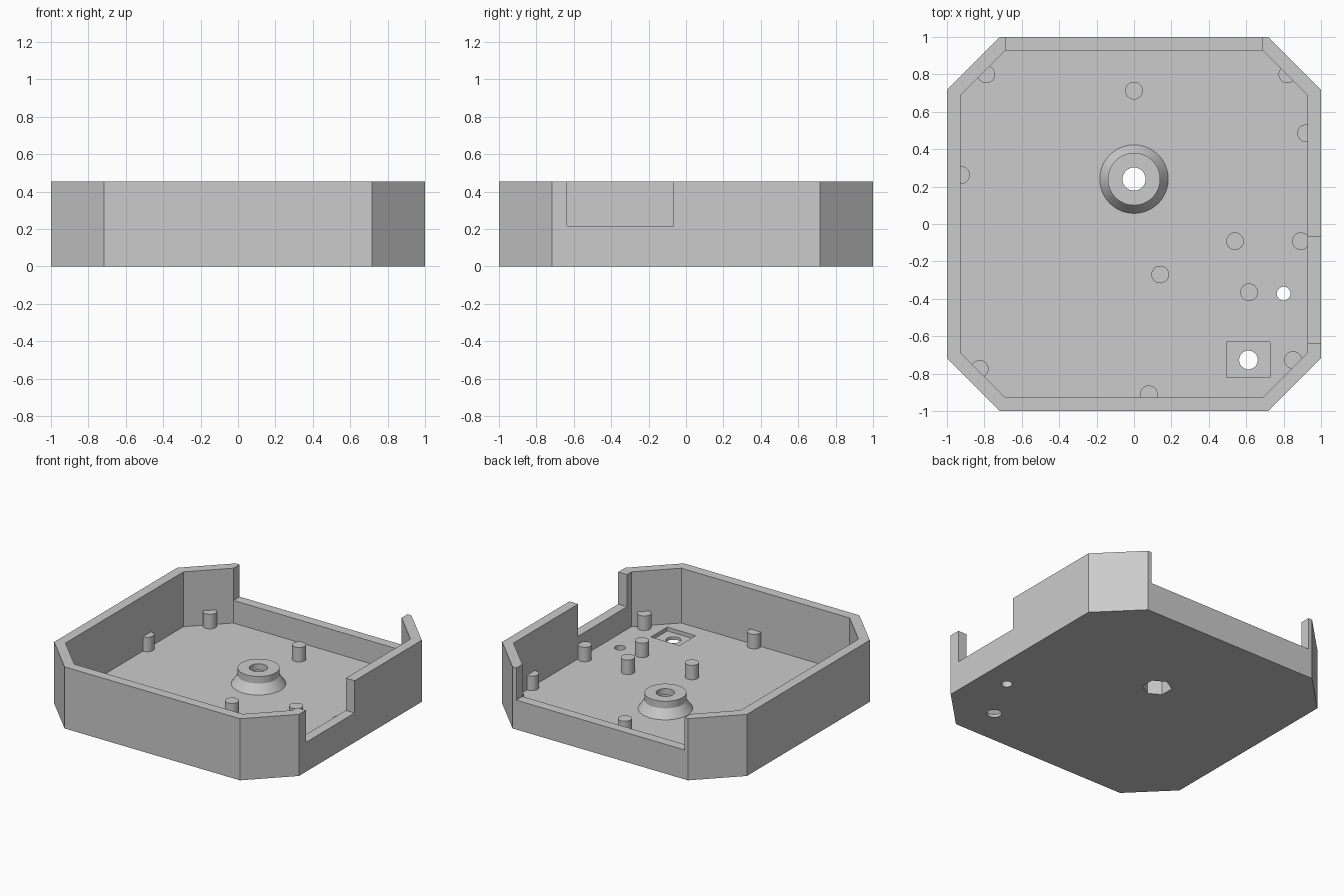
import bpy, bmesh, math

cube = bpy.data.objects.get("Cube")
if cube:
    bpy.data.objects.remove(cube, do_unlink=True)

HEIGHT, FLOOR = 0.455, 0.05

grey = bpy.data.materials.new("plain grey")
grey.use_nodes = True
grey.diffuse_color = (0.6, 0.6, 0.6, 1)
grey.node_tree.nodes["Principled BSDF"].inputs["Base Color"].default_value = (0.6, 0.6, 0.6, 1)


def prism(name, outline, z0, z1):
    """Extrude a flat outline from z0 to z1."""
    bm = bmesh.new()
    face = bm.faces.new([bm.verts.new((x, y, z0)) for x, y in outline])
    top = bmesh.ops.extrude_face_region(bm, geom=[face])["geom"]
    moved = [v for v in top if isinstance(v, bmesh.types.BMVert)]
    bmesh.ops.translate(bm, verts=moved, vec=(0, 0, z1 - z0))
    bmesh.ops.recalc_face_normals(bm, faces=bm.faces)
    mesh = bpy.data.meshes.new(name)
    bm.to_mesh(mesh)
    bm.free()
    mesh.materials.append(grey)
    obj = bpy.data.objects.new(name, mesh)
    bpy.context.collection.objects.link(obj)
    return obj


def octagon(side, corner):
    return [(side, -corner), (side, corner), (corner, side), (-corner, side),
            (-side, corner), (-side, -corner), (-corner, -side), (corner, -side)]


def box(x0, x1, y0, y1):
    return [(x0, y0), (x1, y0), (x1, y1), (x0, y1)]


def ring(x, y, r, sides, turn=0):
    angles = [turn + math.tau * i / sides for i in range(sides)]
    return [(x + r * math.cos(a), y + r * math.sin(a)) for a in angles]


def activate(obj):
    bpy.ops.object.select_all(action="DESELECT")
    bpy.context.view_layer.objects.active = obj
    obj.select_set(True)


def cut(obj, cutters):
    """Subtract each cutter from the object."""
    for cutter in cutters:
        cutter.hide_render = True
        mod = obj.modifiers.new("cut", "BOOLEAN")
        mod.operation, mod.solver, mod.object = "DIFFERENCE", "EXACT", cutter
        activate(obj)
        bpy.ops.object.modifier_apply(modifier=mod.name)


def smooth(obj):
    activate(obj)
    bpy.ops.object.shade_smooth_by_angle(angle=math.radians(30))


# Cutters: cavity, wall openings, floor pocket and drilled holes
BOSS_Y = 0.24
cavity = prism("cavity_cutter", octagon(0.928, 0.688), FLOOR, 1)
back_gap = prism("back_gap_cutter", box(-0.686, 0.686, 0.9, 1.1), 0.217, 1)
side_gap = prism("side_gap_cutter", box(0.9, 1.1, -0.637, -0.067), 0.217, 1)
pocket = prism("pocket_cutter", box(0.495, 0.728, -0.82, -0.63), 0.022, 0.2)
pocket_hole = prism("pocket_hole_cutter", ring(0.612, -0.727, 0.05, 32), -1, 1)
small_hole = prism("small_hole_cutter", ring(0.8, -0.372, 0.037, 32), -1, 1)
nut = prism("nut_cutter", ring(0, BOSS_Y, 0.1, 6, math.pi / 2), -0.1, 0.12)
bore = prism("bore_cutter", ring(0, BOSS_Y, 0.062, 32), -1, 1)
cutters = [cavity, back_gap, side_gap, pocket, pocket_hole, small_hole, nut, bore]

# Tray shell
shell = prism("tray_shell", octagon(1, 0.717), 0, HEIGHT)
cut(shell, cutters)
smooth(shell)

# Central boss: flared foot under a straight collar
foot = prism("boss_foot", ring(0, BOSS_Y, 0.19, 64), FLOOR - 0.01, 0.118)
for v in foot.data.vertices:
    if v.co.z > 0.1:
        v.co.x *= 0.137 / 0.19
        v.co.y = BOSS_Y + (v.co.y - BOSS_Y) * 0.137 / 0.19
collar = prism("boss_collar", ring(0, BOSS_Y, 0.14, 64), 0.115, 0.167)
for part in (foot, collar):
    cut(part, [nut, bore])
    smooth(part)

# Support posts, some merging into the walls
posts = [(0, 0.713), (-0.79, 0.8), (0.82, 0.8), (0.92, 0.485), (-0.925, 0.262),
         (0.54, -0.092), (0.892, -0.092), (0.14, -0.27), (0.615, -0.365),
         (-0.825, -0.775), (0.85, -0.727), (0.08, -0.91)]
for x, y in posts:
    smooth(prism("support_post", ring(x, y, 0.047, 32), FLOOR - 0.02, 0.157))

for cutter in cutters:
    bpy.data.objects.remove(cutter, do_unlink=True)
